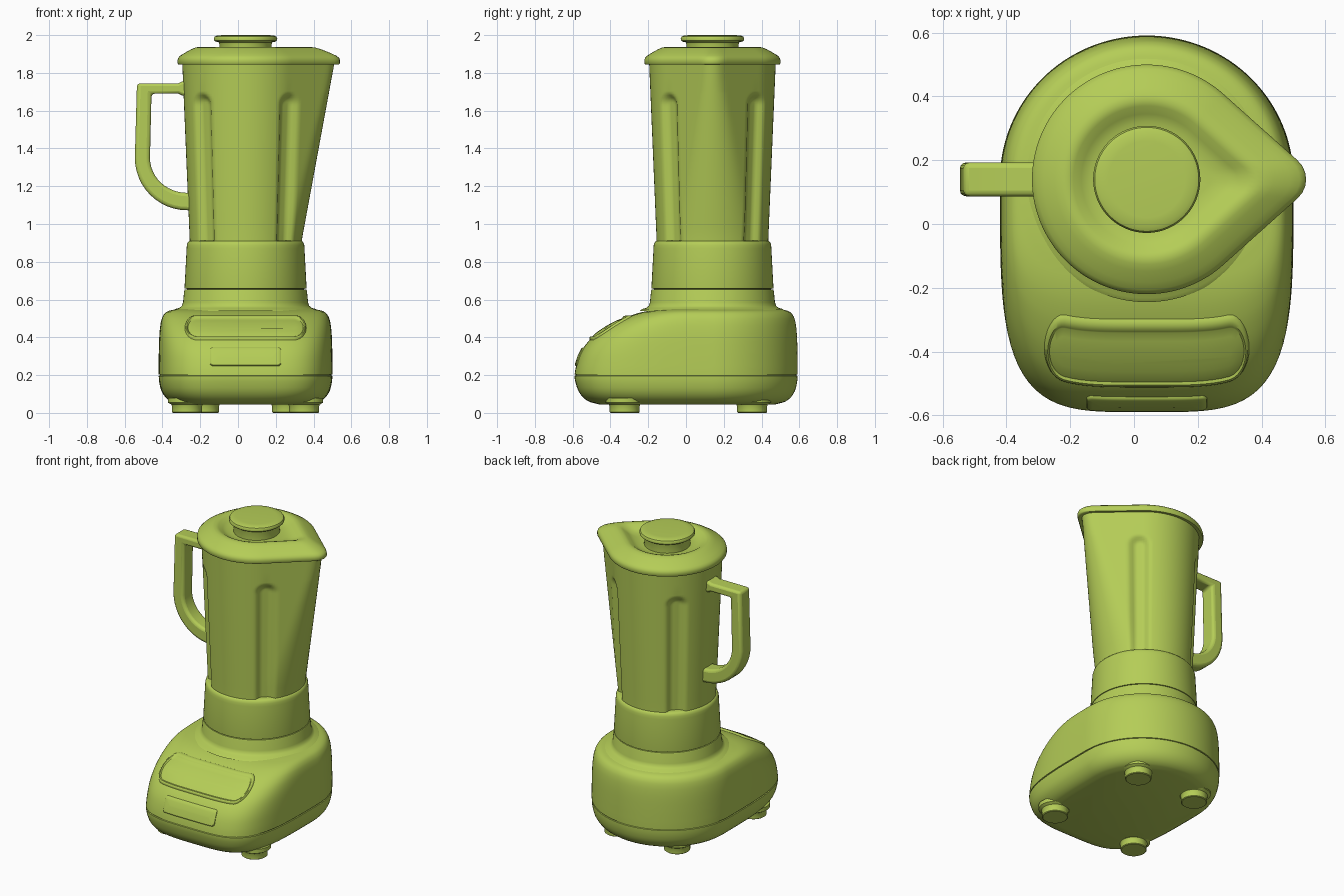
import bpy, bmesh, math
from math import sin, cos, pi, radians

if "Cube" in bpy.data.objects:
    bpy.data.objects.remove(bpy.data.objects["Cube"])

CX, CY = 0.04, 0.14            # axis shared by jar and base
SEG = 144
ANGLES = [2 * pi * i / SEG for i in range(SEG)]

green = bpy.data.materials.new("lime_green")
green.use_nodes = True
COLOR = (0.46, 0.61, 0.095, 1)
green.diffuse_color = COLOR
green.node_tree.nodes["Principled BSDF"].inputs["Base Color"].default_value = COLOR


def finish(name, bm, angle=35):
    bmesh.ops.recalc_face_normals(bm, faces=bm.faces)
    me = bpy.data.meshes.new(name)
    bm.to_mesh(me)
    bm.free()
    me.materials.append(green)
    me.shade_smooth()
    me.set_sharp_from_angle(angle=radians(angle))
    ob = bpy.data.objects.new(name, me)
    bpy.context.collection.objects.link(ob)
    return ob


def loft(name, rings, angle=35):
    """Skin a stack of closed rings and cap both ends."""
    bm = bmesh.new()
    loops = [[bm.verts.new(p) for p in ring] for ring in rings]
    for a, b in zip(loops, loops[1:]):
        n = len(a)
        for i in range(n):
            j = (i + 1) % n
            bm.faces.new((a[i], a[j], b[j], b[i]))
    bm.faces.new(loops[0])
    bm.faces.new(loops[-1])
    return finish(name, bm, angle)


def lathe(name, profile, x=CX, y=CY):
    return loft(name, [[(x + r * cos(a), y + r * sin(a), z) for a in ANGLES]
                       for r, z in profile])


# ---- base housing: rounded back, squarish sloping front ----
# (height, half width, front y)
BASE = [(.045, .34, -.46), (.06, .395, -.515), (.1, .437, -.56), (.15, .455, -.582),
        (.2, .46, -.59), (.28, .46, -.573), (.34, .459, -.546), (.4, .457, -.497),
        (.45, .453, -.43), (.49, .446, -.355), (.52, .433, -.28), (.54, .408, -.2),
        (.55, .36, -.1)]


def base_at(z):
    """Smooth (half width, front y) of the housing at a height."""
    k = 0
    while k < len(BASE) - 2 and z > BASE[k + 1][0]:
        k += 1

    def slope(i, c):
        lo, hi = BASE[max(i - 1, 0)], BASE[min(i + 1, len(BASE) - 1)]
        return (hi[c] - lo[c]) / (hi[0] - lo[0])
    p, q = BASE[k], BASE[k + 1]
    h = q[0] - p[0]
    t = min(max((z - p[0]) / h, 0), 1)
    out = []
    for c in (1, 2):
        m0, m1 = slope(k, c) * h, slope(k + 1, c) * h
        out.append((2*t**3 - 3*t*t + 1) * p[c] + (t**3 - 2*t*t + t) * m0
                   + (3*t*t - 2*t**3) * q[c] + (t**3 - t*t) * m1)
    return out


def base_ring(z, inset=0):
    w, front = base_at(z)
    w -= inset
    depth = CY - front - inset
    ring = []
    for a in ANGLES:
        c, s = cos(a), sin(a)
        if s >= 0:
            ring.append((CX + w * c, CY + w * .98 * s, z))
        else:
            k = (abs(c) ** 4 + abs(s) ** 4) ** -.25
            ring.append((CX + w * c * k, CY + depth * s * k, z))
    return ring


def base_front_y(x, z):
    w, front = base_at(z)
    u = min(abs(x - CX) / w, 1)
    return CY - (CY - front) * (1 - u ** 4) ** .25


heights = [p[0] + (q[0] - p[0]) * i / 3 for p, q in zip(BASE, BASE[1:]) for i in range(3)]
levels = [(z, 0) for z in heights + [.55] if abs(z - .2) > .005]
levels += [(.196, 0), (.198, .006), (.202, .006), (.204, 0)]     # seam groove
loft("base_housing", [base_ring(z, g) for z, g in sorted(levels)])


# ---- control panel and label plate, wrapped on the sloping front ----
def rounded_outline(hw, hh, r):
    a, b = hw - r, hh - r
    arc = [pi * (i / 16 - .5) for i in range(17)]
    edge = [a * (1 - i / 10) for i in range(1, 20)]
    right = [(a + r * cos(t), (b if t > 0 else -b) + r * sin(t)) for t in arc]
    half = right + [(x, hh) for x in edge]
    if a < 1e-4:
        half = right
    return half + [(-x, -y) for x, y in half]


def front_plate(name, zc, hw, hh, r, steps, lift):
    rings = []
    for inset, h in steps:
        ring = []
        for u, v in rounded_outline(hw - inset, hh - inset, max(r - inset, .002)):
            x, z = CX + u, zc + v
            ring.append((x, base_front_y(x, z) + lift[0] * h, z + lift[1] * h))
        rings.append(ring)
    loft(name, rings)


front_plate("control_panel_rim", .45, .323, .065, .065,
            [(0, -.006), (.003, .006), (.007, .01), (.012, .01), (.016, .005),
             (.018, .003), (.03, .005), (.045, .005), (.06, .005)], (-.55, .8))
front_plate("label_plate", .297, .19, .05, .018,
            [(0, -.006), (.002, .005), (.006, .008), (.02, .008), (.046, .008)], (-1, .15))

# ---- feet ----
for label, dx, y in (("front", .31, -.325), ("back", .22, .35)):
    for side, s in (("left", 1), ("right", -1)):
        lathe(f"{label}_{side}_foot", [(.074, 0), (.079, .004), (.079, .035), (.083, .044),
                                       (.1, .054), (.1, .08)], CX + s * dx, y)

# ---- collar rings under the jar ----
lathe("base_collar", [(.385, .54), (.372, .55), (.35, .556), (.337, .567), (.331, .585),
                      (.325, .645), (.322, .653), (.31, .654)])
lathe("jar_collar", [(.31, .65), (.31, .657), (.322, .658), (.323, .664), (.312, .87),
                     (.311, .888), (.307, .901), (.3, .909), (.285, .913)])


# ---- teardrop section: big circle hulled with a small one at the spout ----
def teardrop(a, big, tip, small):
    a = abs(math.atan2(sin(a), cos(a)))
    d = tip - small
    if d < 1e-4 or big - small >= d:
        return big
    phi = math.acos((big - small) / d)
    if a >= phi:
        return big
    if a > math.atan2(small * sin(phi), d + small * cos(phi)):
        return big / cos(a - phi)
    return d * cos(a) + math.sqrt(max(small ** 2 - (d * sin(a)) ** 2, 0))


def flute_depth(a, z):
    """Round-topped vertical grooves on the four diagonals."""
    off = abs((a % (pi / 2)) - pi / 4) * .31
    dist = math.hypot(off, max(z - 1.63, 0))
    t = min(max((.068 - dist) / .045, 0), 1)
    return .03 * t * t * (3 - 2 * t)


jar = []
for z in [.88 + .05 * i for i in range(14)] + [1.56 + .012 * i for i in range(13)] + [1.78, 1.87]:
    t = max((z - .9) / .95, 0)
    ring = []
    for a in ANGLES:
        r = teardrop(a, .295 + .04 * t, .295 + .175 * t, .295 - .235 * t) - flute_depth(a, z)
        ring.append((CX + r * cos(a), CY + r * sin(a), z))
    jar.append(ring)
loft("jar", jar, 50)

# ---- dished lid with spout tip ----
LID = [(.9, 1.852), (.96, 1.845), (.99, 1.845), (1, 1.85), (1, 1.868), (.99, 1.88), (.96, 1.891),
       (.9, 1.905), (.8, 1.925), (.74, 1.934), (.69, 1.937), (.64, 1.932),
       (.57, 1.915), (.5, 1.903), (.4, 1.9)]
loft("lid", [[(CX + r * cos(a), CY + r * sin(a), z) for a in ANGLES
              for r in [s * teardrop(a, .36, .5, .08)]] for s, z in LID], 50)
lathe("lid_knob", [(.14, 1.89), (.138, 1.95), (.142, 1.962), (.16, 1.966), (.167, 1.972),
                   (.168, 1.983), (.163, 1.992), (.15, 1.998), (.12, 2.0)])

# ---- handle: swept strip with rounded edges ----
quarter = [pi / 2 * i / 12 for i in range(13)]
outer = [(-.25, 1.758), (-.295, 1.755), (-.315, 1.745), (-.535, 1.745)]
outer += [(-.27 - .276 * cos(t), 1.35 - .277 * sin(t)) for t in quarter] + [(-.24, 1.07)]
inner = [(-.25, 1.675), (-.295, 1.68), (-.315, 1.69), (-.458, 1.69)]
inner += [(-.27 - .196 * cos(t), 1.35 - .185 * sin(t)) for t in quarter] + [(-.24, 1.165)]
bm = bmesh.new()
strips = [[bm.verts.new((x, CY - .053, z)) for x, z in side] for side in (outer, inner)]
for i in range(len(outer) - 1):
    bm.faces.new((strips[0][i], strips[0][i + 1], strips[1][i + 1], strips[1][i]))
new = bmesh.ops.extrude_face_region(bm, geom=bm.faces[:])["geom"]
bmesh.ops.translate(bm, vec=(0, .106, 0),
                    verts=[v for v in new if isinstance(v, bmesh.types.BMVert)])
handle = finish("handle", bm, 40)
bevel = handle.modifiers.new("rounded_edges", 'BEVEL')
bevel.width = .018
bevel.segments = 3
bevel.limit_method = 'ANGLE'
bevel.angle_limit = radians(50)
